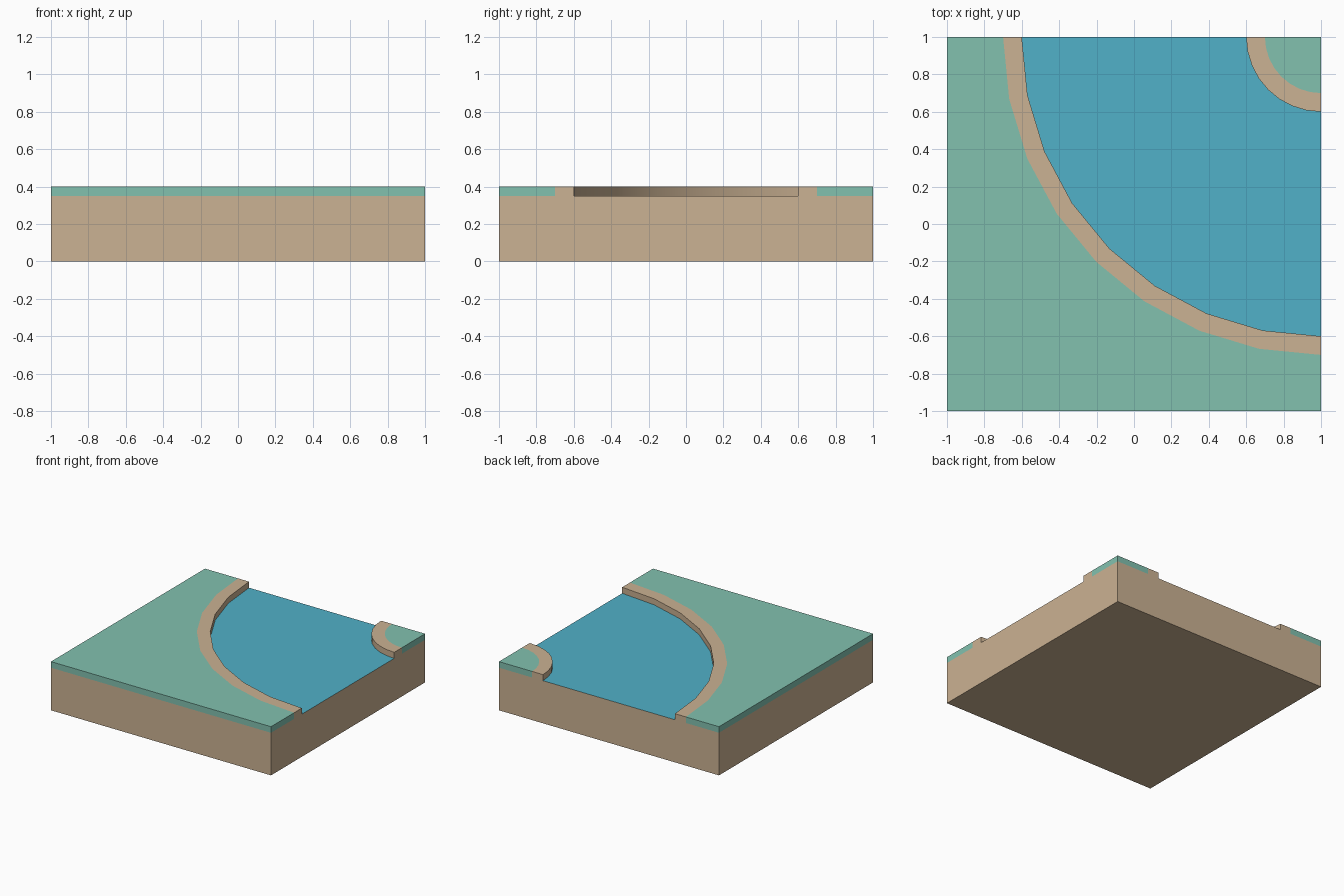
import bpy
import bmesh
import math

if "Cube" in bpy.data.objects:
    bpy.data.objects.remove(bpy.data.objects["Cube"])

CORNER = 1.0           # the river bends around the corner (1, 1)
BASE_Z, TOP_Z = 0.35, 0.40


def material(name, rgb):
    lin = [((c / 255 + 0.055) / 1.055) ** 2.4 for c in rgb]
    m = bpy.data.materials.new(name)
    m.diffuse_color = (*lin, 1)
    m.use_nodes = True
    m.node_tree.nodes["Principled BSDF"].inputs["Base Color"].default_value = m.diffuse_color
    return m


GRASS = material("grass green", (130, 193, 175))
SAND = material("sand", (203, 178, 147))
WATER = material("water blue", (81, 177, 200))


def arc(r, steps=8):
    """Quarter arc around the corner, from the back edge to the right edge."""
    angles = [math.pi + math.pi / 2 * i / steps for i in range(steps + 1)]
    return [(CORNER + r * math.cos(a), CORNER + r * math.sin(a)) for a in angles]


def band(r_out, r_in):
    return arc(r_out) + arc(r_in)[::-1]


def slab(name, outline, z0, z1, mat, top=True, bottom=False, seam=None):
    """Extruded counter-clockwise outline; walls on the seam radius are left open."""
    bm = bmesh.new()
    hi = [bm.verts.new((x, y, z1)) for x, y in outline]
    if top:
        bm.faces.new(hi)
    if z1 > z0:
        lo = [bm.verts.new((x, y, z0)) for x, y in outline]
        n = len(outline)
        on_seam = [seam is not None and
                   abs(math.hypot(x - CORNER, y - CORNER) - seam) < 1e-4
                   for x, y in outline]
        for i in range(n):
            j = (i + 1) % n
            if not (on_seam[i] and on_seam[j]):
                bm.faces.new((lo[i], lo[j], hi[j], hi[i]))
        if bottom:
            bm.faces.new(lo[::-1])
    bmesh.ops.delete(bm, geom=[v for v in bm.verts if not v.link_faces], context='VERTS')
    for f in bm.faces:
        f.smooth = True
    me = bpy.data.meshes.new(name)
    bm.to_mesh(me)
    bm.free()
    me.set_sharp_from_angle(angle=math.radians(30))
    me.materials.append(mat)
    ob = bpy.data.objects.new(name, me)
    bpy.context.collection.objects.link(ob)
    return ob


# Sand block under everything
slab("ground_block", [(-1, -1), (1, -1), (1, 1), (-1, 1)], 0, BASE_Z, SAND,
     top=False, bottom=True)

# River surface
slab("water", band(1.6, 0.4), BASE_Z, BASE_Z, WATER)

# Sandy banks on both sides of the river
slab("outer_bank", band(1.7, 1.6), BASE_Z, TOP_Z, SAND, seam=1.7)
slab("inner_bank", band(0.4, 0.3), BASE_Z, TOP_Z, SAND, seam=0.3)

# Grass layers
slab("outer_grass", [(-1, 1), (-1, -1), (1, -1)] + arc(1.7)[::-1],
     BASE_Z, TOP_Z, GRASS, seam=1.7)
slab("inner_grass", arc(0.3) + [(1, 1)], BASE_Z, TOP_Z, GRASS, seam=0.3)
